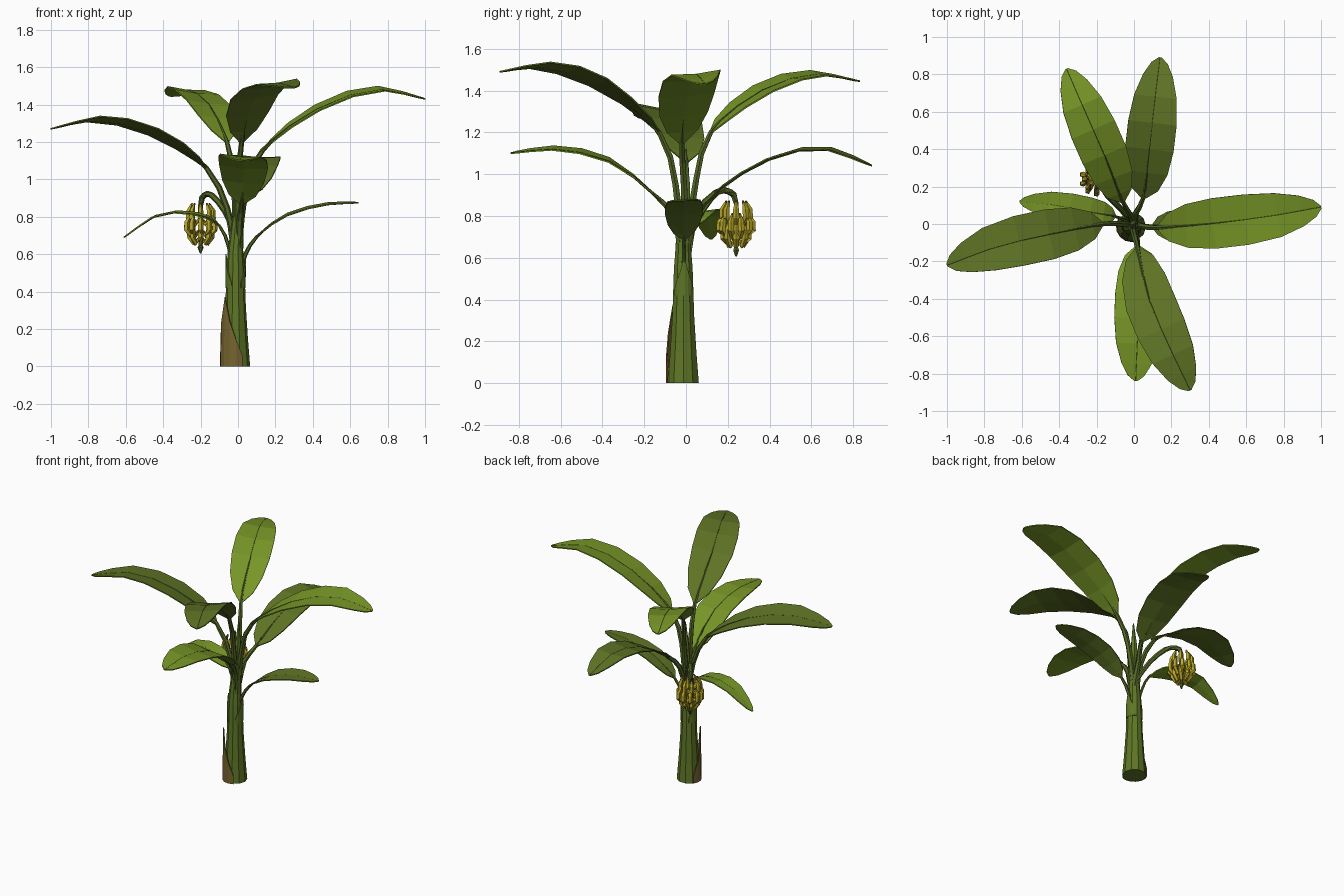
import bpy, math
from mathutils import Vector

if "Cube" in bpy.data.objects:
    bpy.data.objects.remove(bpy.data.objects["Cube"])

def mat(name, r, g, b):
    m = bpy.data.materials.new(name)
    m.diffuse_color = (r, g, b, 1)
    m.use_nodes = True
    m.node_tree.nodes["Principled BSDF"].inputs["Base Color"].default_value = m.diffuse_color
    return m

LIGHT = mat("light leaf green", .185, .305, .020)
DARK = mat("deep leaf green", .112, .172, .018)
STEM = mat("trunk green", .112, .180, .019)
STALK = mat("stalk green", .085, .130, .018)
BROWN = mat("dry sheath brown", .180, .125, .028)
YELLOW = mat("banana yellow", .490, .390, .022)
TIP = mat("banana tip brown", .100, .075, .015)

def mesh(name, verts, faces, mats):
    me = bpy.data.meshes.new(name)
    me.from_pydata([tuple(v) for v in verts], [], faces)
    for m in mats:
        me.materials.append(m)
    ob = bpy.data.objects.new(name, me)
    bpy.context.collection.objects.link(ob)
    return ob

def spline(pts, t):
    """Catmull-Rom point, t runs 0..len-1."""
    p = [Vector(q) for q in pts]
    p = [2 * p[0] - p[1]] + p + [2 * p[-1] - p[-2]]
    i = min(int(t), len(pts) - 2)
    u = t - i
    a, b, c, d = p[i:i + 4]
    return .5 * (2 * b + (c - a) * u + (2 * a - 5 * b + 4 * c - d) * u * u
                 + (3 * b - a - 3 * c + d) * u ** 3)

def tube_data(path, radii, n, base=0):
    verts, faces = [], []
    for i, p in enumerate(path):
        t = (path[min(i + 1, len(path) - 1)] - path[max(i - 1, 0)]).normalized()
        ref = Vector((0, 1, 0)) if abs(t.y) < .8 else Vector((1, 0, 0))
        u = ref.cross(t).normalized()
        w = t.cross(u)
        for k in range(n):
            a = 2 * math.pi * k / n
            verts.append(p + radii[i] * (math.cos(a) * u + math.sin(a) * w))
    for i in range(len(path) - 1):
        for k in range(n):
            j = (k + 1) % n
            faces.append([base + i * n + k, base + i * n + j,
                          base + i * n + n + j, base + i * n + n + k])
    faces.append([base + k for k in reversed(range(n))])
    faces.append([base + (len(path) - 1) * n + k for k in range(n)])
    return verts, faces

def tube(name, path, radii, n, m):
    return mesh(name, *tube_data([Vector(p) for p in path], radii, n), [m])

# Trunk and the rolled young leaf in its middle
C = -.013
tube("trunk", [(C, C, 0), (C, C, .15), (C, C, .32), (C, C, .55), (C, C, .62), (0, C, .80)],
     [.078, .066, .055, .047, .041, .030], 10, STEM)
tube("young_rolled_leaf", [(0, -.01, .75), (0, 0, .95), (.005, 0, 1.12)], [.03, .022, .004], 6, STEM)

# Pointed sheaths wrapped round the trunk
def sheath(name, mid, spread, z0, z1, r0, r1, m):
    n, verts, faces = 6, [], []
    for i in range(n + 1):
        f = 2 * i / n - 1
        a = math.radians(mid + spread * f)
        top = z1 - (z1 - z0) * .85 * abs(f) ** .8
        s = (top - z0) / (z1 - z0)
        for r, z in ((r0, z0), (r0 + (r1 - r0) * s, top)):
            verts.append((C + r * math.cos(a), C + r * math.sin(a), z))
        if i:
            k = 2 * i
            faces.append([k - 2, k, k + 1, k - 1])
    ob = mesh(name, verts, faces, [m])
    ob.modifiers.new("thickness", "SOLIDIFY").thickness = .006

sheath("dry_sheath", 222, 75, 0, .37, .084, .078, BROWN)
sheath("upper_sheath_left", 185, 60, .42, .60, .053, .054, STEM)
sheath("upper_sheath_right", 5, 60, .42, .60, .053, .058, STEM)

# Leaves: path (stalk points, then blade from the third point), half width, roll, colour
WIDTH = [(0, .1), (.08, .55), (.2, .86), (.36, 1), (.54, 1), (.72, .88), (.87, .62), (.96, .34), (1, .06)]

def leaf(name, pts, half, roll, m):
    verts, faces = [], []
    path = []
    for f, w in WIDTH:
        t = 2 + f * (len(pts) - 3)
        p = spline(pts, t)
        d = spline(pts, min(t + .05, len(pts) - 1)) - spline(pts, t - .05)
        left = Vector((-d.y, d.x, 0)).normalized()
        path.append(p)
        for s in (1, 0, -1):
            rise = half * w * (roll * s + .07 * abs(s))
            verts.append(p + left * s * half * w + Vector((0, 0, rise)))
    for i in range(len(WIDTH) - 1):
        for k in (0, 1):
            a = 3 * i + k
            faces.append([a, a + 1, a + 4, a + 3])
    ob = mesh(name + "_blade", verts, faces, [m])
    sol = ob.modifiers.new("thickness", "SOLIDIFY")
    sol.thickness, sol.offset = .007, 0
    # stalk running on as a thin midrib
    stalk = [spline(pts, .5 * i) for i in range(4)]
    rib = [p + Vector((0, 0, .003)) for p in path]
    k = half / .135
    tube(name + "_stalk", stalk + rib,
         [.022 * k, .020 * k, .017 * k, .016 * k] + [.013 * k - .011 * k * min(1, f * 2.2) ** .5 for f, _ in WIDTH],
         6, STALK)

leaf("right_upper_leaf", [(0, 0, .65), (.04, -.01, .95), (.13, -.02, 1.15), (.4, 0, 1.36),
                          (.72, .04, 1.475), (1, .09, 1.43)], .135, .10, LIGHT)
leaf("left_upper_leaf", [(-.02, 0, .65), (-.06, 0, .85), (-.17, 0, 1.06), (-.43, -.05, 1.235),
                         (-.73, -.12, 1.315), (-1, -.22, 1.27)], .135, .12, DARK)
leaf("front_upper_leaf", [(0, -.02, .65), (0, -.05, .95), (.02, -.13, 1.2), (.08, -.4, 1.42),
                          (.19, -.66, 1.51), (.3, -.89, 1.49)], .135, .12, DARK)
leaf("front_lower_leaf", [(0, -.02, .6), (.01, -.05, .78), (.02, -.12, .87), (.03, -.35, 1.05),
                          (.02, -.6, 1.115), (.01, -.84, 1.1)], .13, -.08, LIGHT)
leaf("back_upper_leaf", [(-.01, 0, .65), (-.02, .05, .98), (-.06, .12, 1.2), (-.15, .35, 1.39),
                         (-.26, .6, 1.475), (-.36, .83, 1.445)], .125, .10, LIGHT)
leaf("back_lower_leaf", [(0, .0, .65), (.01, .06, .82), (.05, .14, .91), (.08, .38, 1.06),
                         (.11, .64, 1.12), (.14, .89, 1.04)], .13, .04, DARK)
leaf("left_lower_leaf", [(-.02, 0, .5), (-.05, .02, .64), (-.1, .04, .75), (-.22, .06, .81),
                         (-.42, .1, .81), (-.61, .12, .69)], .078, -.06, LIGHT)
leaf("right_lower_leaf", [(0, -.01, .48), (.04, -.01, .6), (.1, -.01, .69), (.25, -.01, .8),
                          (.45, -.01, .86), (.645, -.015, .875)], .09, .06, DARK)

# Fruit stalk arching out and hanging down, with the bud at its end
BX, BY = -.20, .24
fs = [(-.01, .01, .70), (-.07, .08, .83), (-.14, .15, .915), (-.18, .21, .915), (BX, BY, .86), (BX, BY, .64)]
tube("fruit_stalk", [spline(fs, i * .5) for i in range(11)], [.016] * 8 + [.013, .011, .009], 6, STALK)
tube("fruit_bud", [(BX, BY, .655), (BX, BY, .635), (BX, BY, .605)], [.009, .016, .004], 6, STALK)

# Banana bunch: tiers of fingers curving outward and up
verts, faces, tips = [], [], []
for tier, (z, r, n) in enumerate([(.665, .060, 8), (.705, .080, 10), (.765, .066, 8)]):
    for k in range(n):
        a = 2 * math.pi * (k + .5 * (tier % 2)) / n
        prof = [(.010, .02), (r * .65, -.008), (r, .028), (r * .98, .066), (r * .76, .098), (r * .68, .108)]
        path = [Vector((BX + q * math.cos(a), BY + q * math.sin(a), z + h)) for q, h in prof]
        v, f = tube_data(path, [.007, .013, .016, .015, .007, .004], 5, len(verts))
        verts += v
        faces += f
        tips += [0] * 20 + [1] * 5 + [0, 1]
bunch = mesh("banana_bunch", verts, faces, [YELLOW, TIP])
for p, i in zip(bunch.data.polygons, tips):
    p.material_index = i
